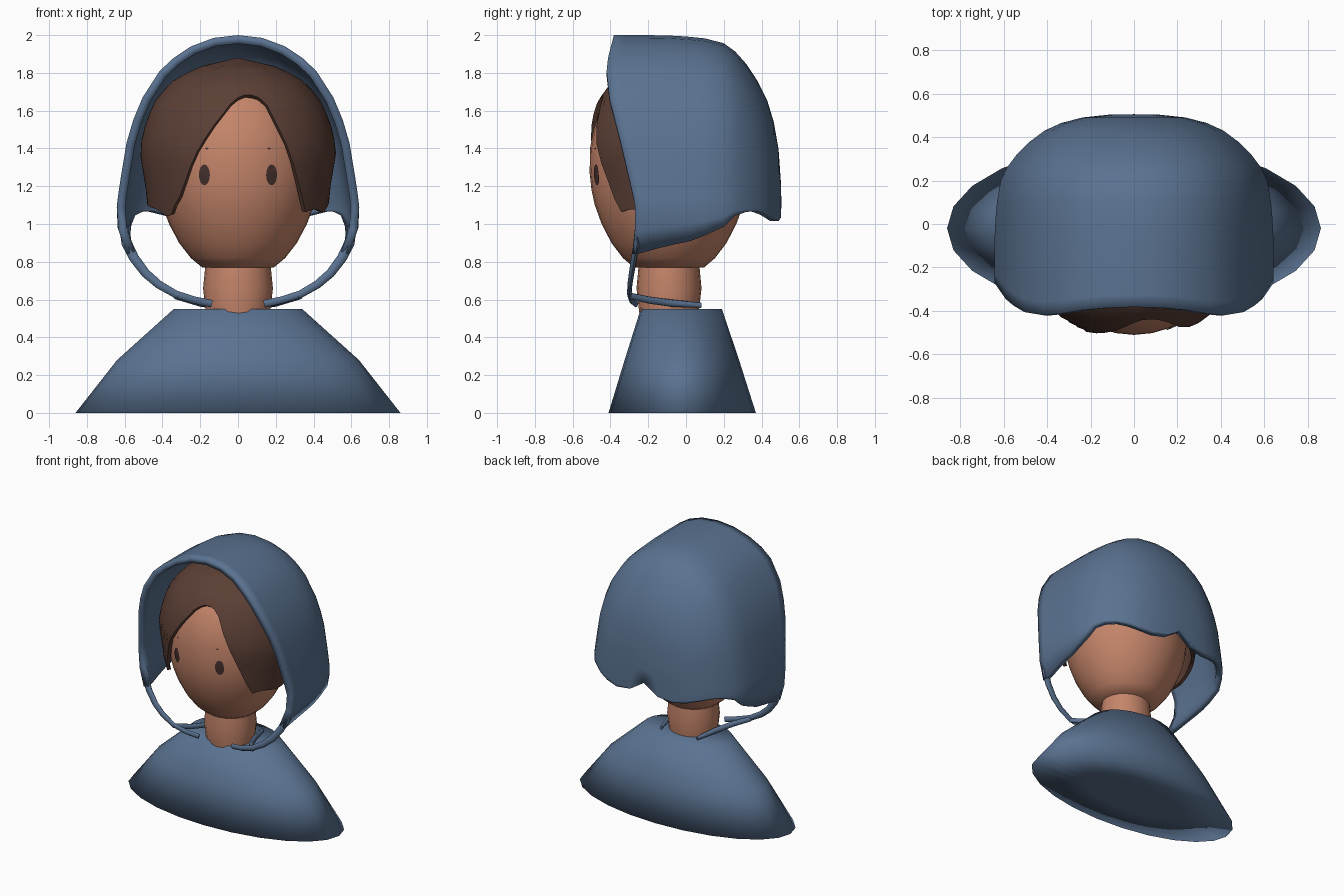
import bpy, math
from mathutils import Vector

if "Cube" in bpy.data.objects:
    bpy.data.objects.remove(bpy.data.objects["Cube"])


def material(name, rgb):
    m = bpy.data.materials.new(name)
    m.diffuse_color = (*rgb, 1)
    m.use_nodes = True
    m.node_tree.nodes["Principled BSDF"].inputs["Base Color"].default_value = m.diffuse_color
    return m


BLUE = material("slate_blue_cloth", (0.102, 0.168, 0.28))
SKIN = material("warm_skin", (0.56, 0.235, 0.145))
HAIR = material("brown_hair", (0.105, 0.05, 0.036))
DARK = material("dark_eye", (0.06, 0.03, 0.026))


def interp(table, t):
    """Piecewise linear lookup in [(t, value), ...]."""
    if t <= table[0][0]:
        return table[0][1]
    for (a, va), (b, vb) in zip(table, table[1:]):
        if t <= b:
            return va + (vb - va) * (t - a) / (b - a)
    return table[-1][1]


def loft(name, rings, mat, closed=True, cap_start=False, cap_end=False, thick=0, angle=60):
    n = len(rings[0])
    verts = [p for r in rings for p in r]
    faces = []
    for k in range(len(rings) - 1):
        for i in range(n if closed else n - 1):
            j = (i + 1) % n
            faces.append((k * n + i, k * n + j, (k + 1) * n + j, (k + 1) * n + i))
    if cap_start:
        faces.append(tuple(reversed(range(n))))
    if cap_end:
        faces.append(tuple((len(rings) - 1) * n + i for i in range(n)))
    me = bpy.data.meshes.new(name)
    me.from_pydata(verts, [], faces)
    me.validate()
    ob = bpy.data.objects.new(name, me)
    bpy.context.collection.objects.link(ob)
    me.materials.append(mat)
    bpy.ops.object.select_all(action='DESELECT')
    bpy.context.view_layer.objects.active = ob
    ob.select_set(True)
    bpy.ops.object.mode_set(mode='EDIT')
    bpy.ops.mesh.select_all(action='SELECT')
    bpy.ops.mesh.remove_doubles(threshold=0.0005)
    bpy.ops.object.mode_set(mode='OBJECT')
    if thick:
        s = ob.modifiers.new("thickness", 'SOLIDIFY')
        s.thickness, s.offset = thick, -1
        bpy.ops.object.modifier_apply(modifier=s.name)
    bpy.ops.object.shade_smooth_by_angle(angle=math.radians(angle))
    return ob


def ellipse(z, rx, ry, cy, n):
    return [(rx * math.cos(a), cy + ry * math.sin(a), z)
            for a in (2 * math.pi * i / n for i in range(n))]


# Shoulders: flared closed cape, softly shaded over its rim
loft("shoulders", [ellipse(0, .4, .17, -.02, 24), ellipse(0, .86, .39, -.02, 24),
                   ellipse(.28, .64, .303, -.022, 24), ellipse(.55, .34, .215, -.025, 24)],
     BLUE, cap_start=True, cap_end=True, angle=180)

# Neck
loft("neck", [ellipse(z, r, r * .93, -.09, 20) for z, r in
              ((.5, .165), (.55, .172), (.66, .185), (.76, .175), (.84, .17))], SKIN,
     cap_start=True, cap_end=True)

# Head
HEAD = [(.77, .19), (.82, .25), (.9, .312), (1.0, .365), (1.1, .402), (1.18, .42), (1.27, .43),
        (1.4, .428), (1.5, .408), (1.6, .37), (1.7, .305), (1.78, .19), (1.82, .02)]
loft("head", [ellipse(z, r, r * .977, -.09, 32) for z, r in HEAD], SKIN,
     cap_start=True, cap_end=True)


def on_face(x, z, lift):
    r = interp(HEAD, z)
    return (x, -.09 - .977 * math.sqrt(r * r - x * x) - lift, z)


# Eyes and tiny brows: thin plates following the face
def plate(name, cx, cz, rx, rz, n):
    rings = []
    for f in (0.001, .5, 1):
        rings.append([on_face(cx + f * rx * math.cos(a), cz + f * rz * math.sin(a), .005)
                      for a in (2 * math.pi * i / n for i in range(n))])
    loft(name, rings, DARK, cap_start=True)


for side, s in (("left", -1), ("right", 1)):
    plate(side + "_eye", s * .178, 1.26, .029, .055, 16)
    plate(side + "_brow", s * .165, 1.4, .011, .006, 4)

# Hair: columns falling from the crown to a parted lower edge
HAIR_R = [(1.03, .455), (1.1, .48), (1.2, .49), (1.38, .52), (1.45, .51), (1.55, .485),
          (1.65, .44), (1.75, .36), (1.83, .22), (1.88, .0)]
HAIR_EDGE = [(-180, 1.2), (-115, 1.16), (-90, 1.1), (-66, 1.08), (-52, 1.03), (-39, 1.15),
             (-30, 1.3), (-17, 1.5), (-3, 1.66), (7, 1.69), (15, 1.67), (20, 1.63), (26, 1.5),
             (36, 1.3), (49, 1.06), (58, 1.08), (76, 1.06), (95, 1.14), (115, 1.16), (180, 1.2)]


def hair_ring(k, rows=14):
    ring = []
    for i in range(72):
        d = -180 + 5 * i
        low = interp(HAIR_EDGE, d)
        z = low + (1.88 - low) * math.sin(math.pi / 2 * k / rows)
        r, a = interp(HAIR_R, z), math.radians(d)
        ring.append((r * math.sin(a), -.07 - .905 * r * math.cos(a), z))
    return ring


loft("hair", [hair_ring(k) for k in range(15)], HAIR, thick=.025, angle=50)

# Hood: arches shrinking toward the back; half outline listed crown to cheek
ARCH = [(0, 2.0), (.13, 1.985), (.25, 1.94), (.34, 1.88), (.415, 1.81), (.505, 1.67), (.555, 1.55),
        (.59, 1.43), (.62, 1.25), (.635, 1.15), (.642, 1.05)]
CHEEK = [(.83, .585), (.9, .612), (.98, .637), (1.05, .642)]
RIM_Y = [(.83, -.285), (1.05, -.262), (1.15, -.28), (1.45, -.35), (1.67, -.405), (1.77, -.422),
         (1.86, -.418), (2.0, -.382)]
# lower edge height by depth, with a notch at the centre back
LOW = [(-.26, .84), (-.1, .885), (.05, .915), (.12, .95), (.2, .985), (.25, 1.04), (.35, 1.075),
       (.42, 1.055), (.465, 1.03), (.49, 1.015), (.503, 1.035), (.505, 1.11)]
BACK = [(.2, .955), (.26, .91), (.32, .84), (.38, .745), (.43, .64), (.465, .52),
        (.49, .37), (.503, .18), (.505, .0)]


def hood_ring(y_of, f):
    base = 1.04 if f else 1.11
    half = []
    for x, z in ARCH[:-1]:
        half.append((x * f, y_of(z), base + (z - 1.04) * f))
    for t in (0, .5, 1):
        y = y_of(1.05 - .2 * t)
        low = interp(LOW, y)
        z = 1.09 + (low - 1.09) * t
        half.append((interp(CHEEK, z) * f, y_of(z), z if f > .9 else low + (z - low) * f))
    return [(-x, y, z) for x, y, z in reversed(half[1:])] + half


hood = []
for w, f in ((0, 1), (.12, 1), (.35, 1), (.6, .998), (.8, .992), (1, .982)):
    hood.append(hood_ring(lambda z, w=w: interp(RIM_Y, z) * (1 - w) + .1 * w, f))
for yb, f in BACK:
    hood.append(hood_ring(lambda z, yb=yb: yb, f))
hood_ob = loft("hood", hood, BLUE, closed=False, thick=0)
# consistent outward normals, then wall thickness going inward
bpy.ops.object.mode_set(mode='EDIT')
bpy.ops.mesh.select_all(action='SELECT')
bpy.ops.mesh.normals_make_consistent(inside=False)
bpy.ops.object.mode_set(mode='OBJECT')
crown = max(hood_ob.data.polygons, key=lambda p: p.center.z)
if crown.normal.z < 0:
    hood_ob.data.flip_normals()
sol = hood_ob.modifiers.new("thickness", 'SOLIDIFY')
sol.thickness, sol.offset = .045, -1
bpy.ops.object.modifier_apply(modifier=sol.name)
bpy.ops.object.shade_smooth_by_angle(angle=math.radians(100))


# Straps: tapered flat bands from the hood corners round to the neck
def strap(name, s, path, flat):
    rings = []
    for i, (x, y, z, r) in enumerate(path):
        a, b = path[max(i - 1, 0)], path[min(i + 1, len(path) - 1)]
        d = (Vector(b[:3]) - Vector(a[:3])).normalized()
        u = d.cross(Vector((0, 1, 0))).normalized()
        v = d.cross(u)
        c = Vector((x, y, z))
        ring = []
        for k in range(8):
            t = 2 * math.pi * k / 8
            p = c + u * r * math.cos(t) + v * r * flat * math.sin(t)
            ring.append((s * p.x, p.y, p.z))
        rings.append(ring if s > 0 else ring[::-1])
    loft(name, rings, BLUE, cap_start=True, cap_end=True)


for side, s in (("left", -1), ("right", 1)):
    strap(side + "_strap", s, [(.61, -.255, 1.0, .02), (.59, -.26, .9, .028),
                               (.55, -.275, .82, .026), (.49, -.288, .74, .024),
                               (.42, -.297, .68, .022), (.33, -.3, .628, .02),
                               (.23, -.29, .597, .019), (.14, -.265, .578, .02)], .6)
    strap(side + "_strap_tie", s, [(.33, -.3, .62, .018), (.25, -.2, .598, .02),
                                   (.19, -.07, .58, .02), (.15, .08, .57, .014)], .8)
